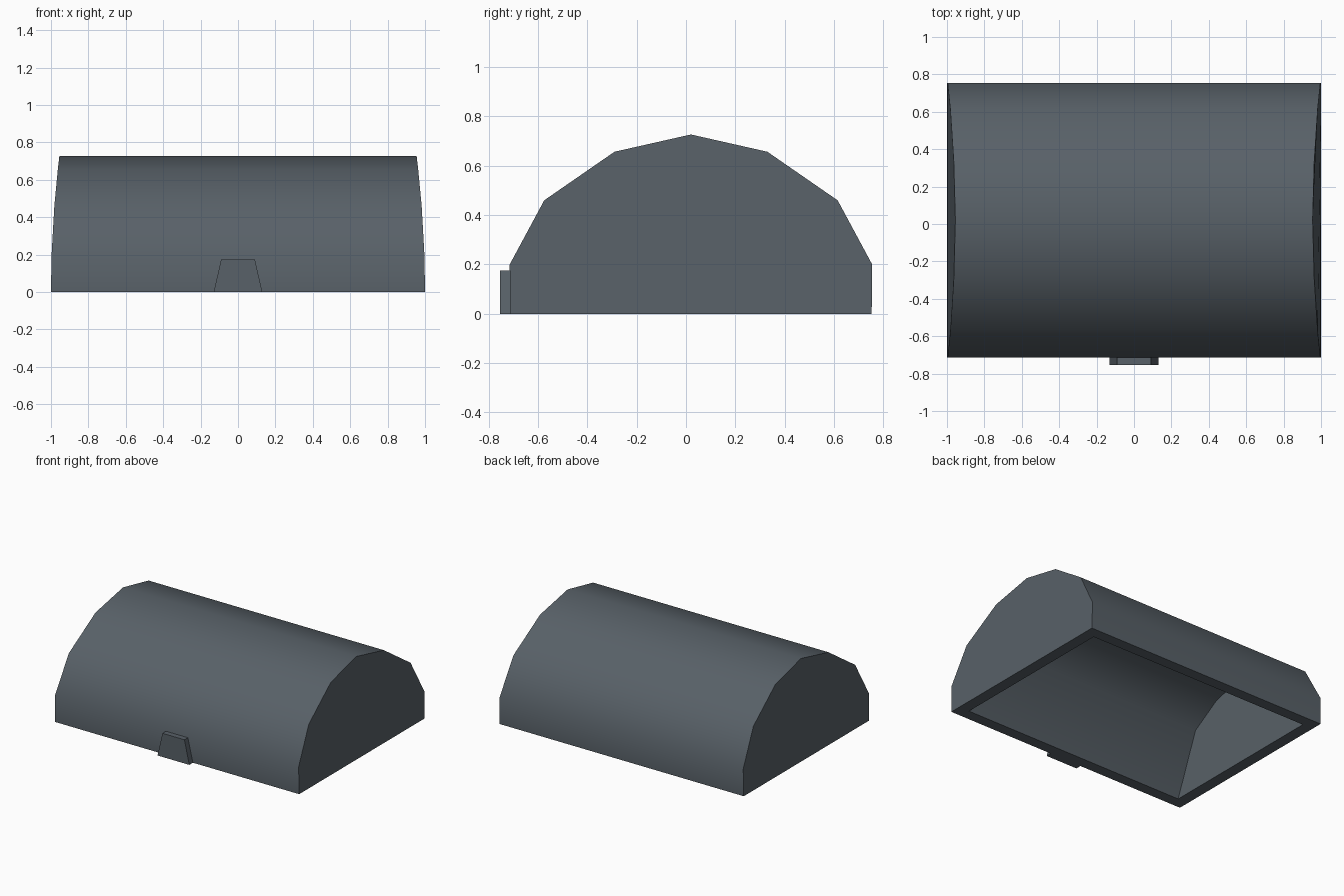
import bpy
import bmesh
import math

cube = bpy.data.objects.get("Cube")
if cube:
    bpy.data.objects.remove(cube, do_unlink=True)

# One slate grey for everything
slate = bpy.data.materials.new("slate_grey")
slate.use_nodes = True
COLOUR = (0.098, 0.119, 0.138, 1)
slate.diffuse_color = COLOUR
slate.node_tree.nodes["Principled BSDF"].inputs["Base Color"].default_value = COLOUR

MID = 0.02  # y of the arch ridge


def finish(name, bm, smooth=False):
    bmesh.ops.recalc_face_normals(bm, faces=bm.faces)
    mesh = bpy.data.meshes.new(name)
    bm.to_mesh(mesh)
    bm.free()
    mesh.materials.append(slate)
    obj = bpy.data.objects.new(name, mesh)
    bpy.context.collection.objects.link(obj)
    if smooth:
        bpy.ops.object.select_all(action='DESELECT')
        obj.select_set(True)
        bpy.context.view_layer.objects.active = obj
        bpy.ops.object.shade_smooth_by_angle(angle=math.radians(40))
    return obj


def arch(bm, half, end_x):
    """Barrel surface with end caps; the ends lean inward with height."""
    profile = half + [(-y, z) for y, z in reversed(half[:-1])]
    ends = []
    for side in (-1, 1):
        ends.append([bm.verts.new((side * (end_x - 0.085 * z * z), MID + y, z))
                     for y, z in profile])
        bm.faces.new(ends[-1])
    a, b = ends
    for i in range(len(a) - 1):
        bm.faces.new((a[i], a[i + 1], b[i + 1], b[i]))
    return [a[0], b[0], b[-1], a[-1]]


# Hollow barrel lid: outer shell, inner cavity and the flat rim between them
bm = bmesh.new()
outer = arch(bm, [(-0.733, 0), (-0.735, 0.2), (-0.595, 0.46),
                  (-0.31, 0.657), (0, 0.727)], 1.0)
inner = arch(bm, [(-0.65, 0), (-0.45, 0.435), (-0.22, 0.56), (0, 0.61)], 0.915)
for i in range(4):
    j = (i + 1) % 4
    bm.faces.new((outer[i], outer[j], inner[j], inner[i]))
finish("lid", bm, smooth=True)

# Tapered latch plate on the front
bm = bmesh.new()
bmesh.ops.create_cube(bm, size=1)
for v in bm.verts:
    top = v.co.z > 0
    v.co.x = math.copysign(0.09 if top else 0.13, v.co.x)
    v.co.y = -0.755 if v.co.y < 0 else -0.712
    v.co.z = 0.175 if top else 0
finish("latch", bm)
